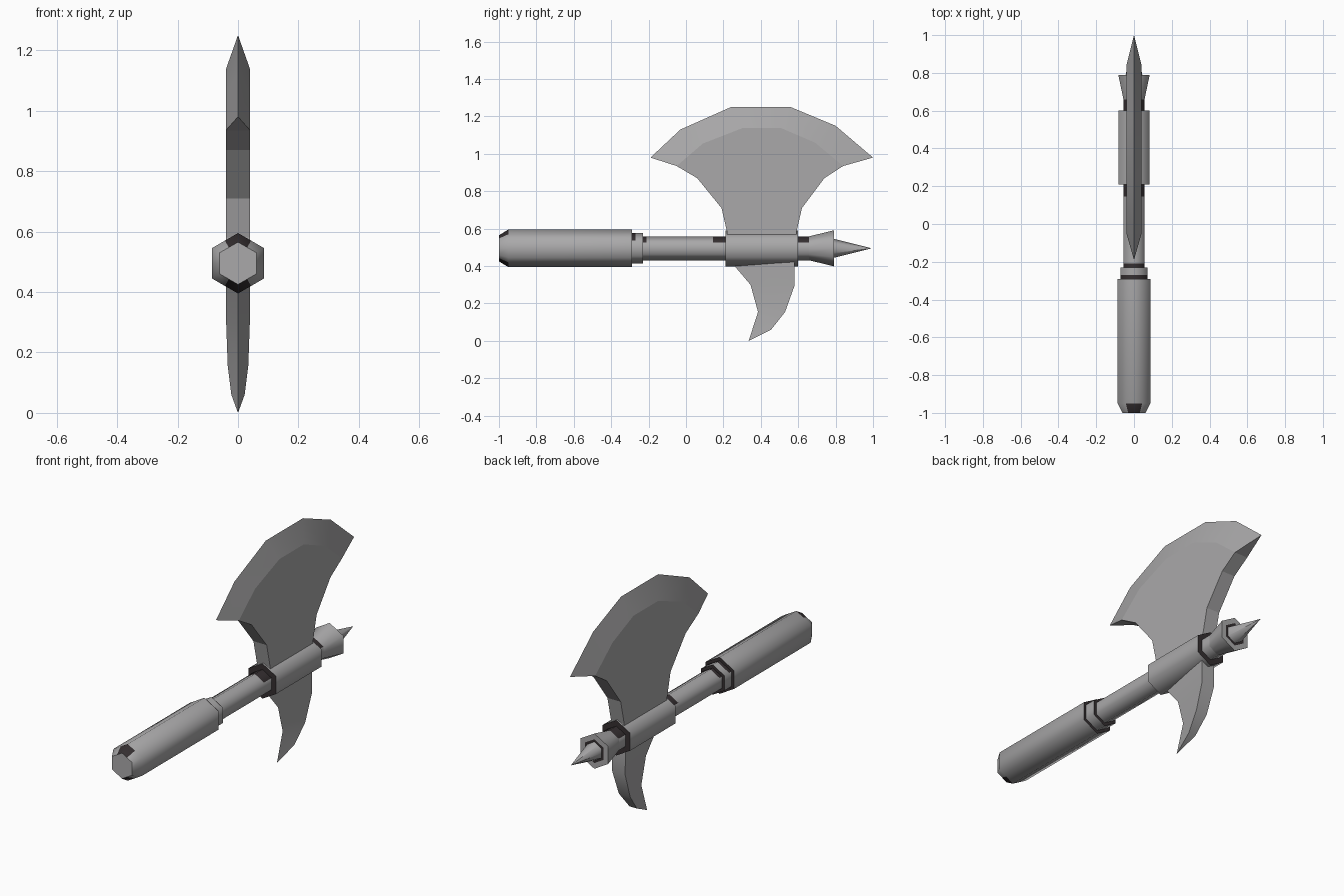
import bpy, bmesh, math
from mathutils import Vector

if "Cube" in bpy.data.objects:
    bpy.data.objects.remove(bpy.data.objects["Cube"])

AXIS_Z = 0.495


def material(name, rgb):
    m = bpy.data.materials.new(name)
    m.diffuse_color = (*rgb, 1)
    m.use_nodes = True
    m.node_tree.nodes["Principled BSDF"].inputs["Base Color"].default_value = m.diffuse_color
    return m


STEEL = material("grey steel", (0.40, 0.395, 0.40))
DARK = material("dark recess", (0.035, 0.028, 0.03))


def finish(bm, name, smooth):
    bmesh.ops.recalc_face_normals(bm, faces=bm.faces)
    me = bpy.data.meshes.new(name)
    bm.to_mesh(me)
    bm.free()
    ob = bpy.data.objects.new(name, me)
    bpy.context.collection.objects.link(ob)
    me.materials.append(STEEL)
    me.materials.append(DARK)
    bpy.context.view_layer.objects.active = ob
    bpy.ops.object.select_all(action='DESELECT')
    ob.select_set(True)
    bpy.ops.object.shade_smooth_by_angle(angle=math.radians(smooth))
    return ob


def hex_bar(name, rings, dark=lambda c, n: False):
    """Hexagonal bar along y from (y, radius) rings; edge midpoints split each side in two."""
    bm = bmesh.new()
    loops = []
    for y, r in rings:
        loop = []
        for k in range(12):
            a = math.pi / 2 + k * math.pi / 6
            q = r if k % 2 == 0 else r * math.cos(math.pi / 6)
            loop.append(bm.verts.new((q * math.cos(a), y, AXIS_Z + q * math.sin(a))))
        loops.append(loop)
    for a, b in zip(loops, loops[1:]):
        for k in range(12):
            bm.faces.new((a[k], a[(k + 1) % 12], b[(k + 1) % 12], b[k]))
    bm.faces.new(loops[0])
    bm.faces.new(loops[-1])
    bmesh.ops.remove_doubles(bm, verts=bm.verts, dist=0.0005)
    bmesh.ops.recalc_face_normals(bm, faces=bm.faces)
    for f in bm.faces:
        c = f.calc_center_median() - Vector((0, 0, AXIS_Z))
        f.material_index = int(dark(c, f.normal))
    return finish(bm, name, 61)


# Handle parts, with dark recesses where parts meet
hex_bar("grip", [(-1, 0.07), (-0.95, 0.1), (-0.29, 0.1)],
        lambda c, n: n.y > 0.9 or (-0.99 < c.y < -0.95 and abs(c.x) < 0.03))
hex_bar("collar", [(-0.30, 0.082), (-0.27, 0.082), (-0.23, 0.082)],
        lambda c, n: n.y > 0.9 or (c.y < -0.27 and c.z > 0.05))
hex_bar("shaft", [(-0.25, 0.064), (-0.21, 0.064), (0.145, 0.064), (0.4, 0.064), (0.66, 0.064)],
        lambda c, n: c.z > 0.03 and (c.y < -0.21 or c.y > 0.145))
hex_bar("blade_socket", [(0.21, 0.096), (0.60, 0.096)], lambda c, n: abs(n.y) > 0.9)
hex_bar("end_flare", [(0.65, 0.062), (0.79, 0.096), (0.79, 0.065)],
        lambda c, n: n.y > 0.9 and Vector((c.x, c.z)).length < 0.03)
hex_bar("end_spike", [(0.785, 0.052), (0.99, 0.0008)])

# Axe blade: sharp outer arc, thick inner arc, thick neck
T = 0.04
arc = [(-0.19, 0.98), (-0.03, 1.13), (0.24, 1.25), (0.56, 1.25), (0.80, 1.15), (1.0, 0.98)]
inner = [(-0.05, 0.935), (0.09, 1.055), (0.30, 1.137), (0.51, 1.137), (0.69, 1.06), (0.84, 0.935)]
neck_far = [(0.74, 0.87), (0.62, 0.71), (0.59, 0.58), (0.59, 0.50)]
neck_near = [(0.22, 0.50), (0.22, 0.58), (0.19, 0.71), (0.06, 0.87)]
bm = bmesh.new()
edge = [bm.verts.new((0, y, z)) for y, z in arc]
n = len(inner)
sides = []
for x in (-T, T):
    s = [bm.verts.new((x, y, z)) for y, z in inner + neck_far + neck_near]
    for i in range(n - 1):
        bm.faces.new((edge[i], edge[i + 1], s[i + 1], s[i]))
    bm.faces.new(s)
    sides.append(s)
a, b = sides
for i in range(n - 1, len(a)):
    j = (i + 1) % len(a)
    bm.faces.new((a[i], a[j], b[j], b[i]))
bm.faces.new((edge[0], a[0], b[0]))
bm.faces.new((edge[-1], a[n - 1], b[n - 1]))
finish(bm, "axe_blade", 10)

# Hook below: sharp inner edge, flat back wall, tapering to a point
rows = [((0.22, 0.46), (0.58, 0.46), T), ((0.26, 0.40), (0.58, 0.40), T),
        ((0.345, 0.30), (0.58, 0.295), 0.039), ((0.385, 0.155), (0.53, 0.155), 0.034)]
bm = bmesh.new()
tri = [[bm.verts.new((0, *e)), bm.verts.new((t, *w)), bm.verts.new((-t, *w))] for e, w, t in rows]
tip = bm.verts.new((0, 0.335, 0.0))
end = [bm.verts.new((x, 0.455, 0.06)) for x in (0.022, -0.022)]
tri.append([tip] + end)
bm.faces.new(tri[0])
for p, q in zip(tri, tri[1:]):
    for k in range(3):
        m = (k + 1) % 3
        bm.faces.new((p[k], p[m], q[m], q[k]))
bm.faces.new(tri[-1])
finish(bm, "hook", 35)
